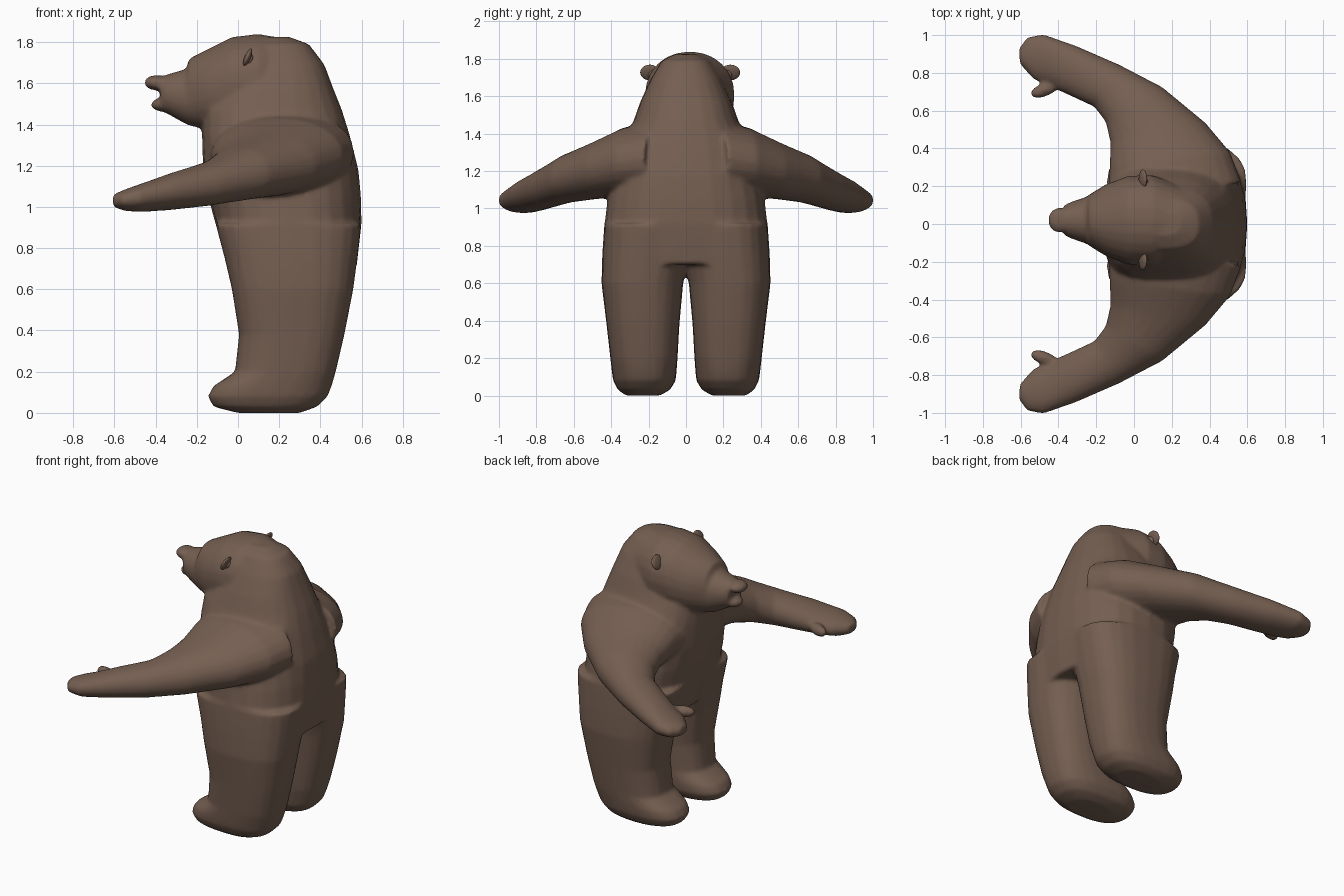
import bpy, bmesh, math
from mathutils import Vector, Matrix

fur = bpy.data.materials.new("brown fur")
fur.diffuse_color = (0.178, 0.114, 0.083, 1)


def loft(bm, rings, power=2.0, n=24):
    """Skin a closed tube over rings of (centre, half axis u, half axis v)."""
    loops = []
    for c, u, v in rings:
        loop = []
        for i in range(n):
            a = 2 * math.pi * i / n
            ca, sa = math.cos(a), math.sin(a)
            p = c + u * math.copysign(abs(ca) ** (2 / power), ca) \
                  + v * math.copysign(abs(sa) ** (2 / power), sa)
            loop.append(bm.verts.new(p))
        loops.append(loop)
    for a, b in zip(loops, loops[1:]):
        for i in range(n):
            j = (i + 1) % n
            bm.faces.new((a[i], a[j], b[j], b[i]))
    bm.faces.new(loops[0])
    bm.faces.new(loops[-1])


def level(z, x0, x1, y0, y1):
    """Horizontal ring filling a box at height z."""
    return (Vector(((x0 + x1) / 2, (y0 + y1) / 2, z)),
            Vector(((x1 - x0) / 2, 0, 0)), Vector((0, (y1 - y0) / 2, 0)))


def ball(bm, centre, radii, rot=Matrix()):
    m = Matrix.Translation(centre) @ rot @ Matrix.Diagonal((*radii, 1))
    bmesh.ops.create_uvsphere(bm, u_segments=20, v_segments=12, radius=1, matrix=m)


def make(name, bm):
    bmesh.ops.recalc_face_normals(bm, faces=bm.faces)
    me = bpy.data.meshes.new(name)
    bm.to_mesh(me)
    bm.free()
    me.materials.append(fur)
    me.polygons.foreach_set("use_smooth", [True] * len(me.polygons))
    ob = bpy.data.objects.new(name, me)
    bpy.context.collection.objects.link(ob)
    return ob


body = bmesh.new()

# torso and neck: z, back-to-front range, half width
torso = [(0.70, -0.04, 0.575, 0.42), (0.92, -0.11, 0.60, 0.435),
         (1.05, -0.145, 0.597, 0.42), (1.18, -0.17, 0.585, 0.39),
         (1.35, -0.175, 0.542, 0.34), (1.47, -0.17, 0.505, 0.28),
         (1.57, -0.10, 0.465, 0.245), (1.69, -0.05, 0.42, 0.19),
         (1.79, 0.0, 0.345, 0.13), (1.825, 0.05, 0.25, 0.06)]
loft(body, [level(z, a, b, -w, w) for z, a, b, w in torso], 2.5)

# head: x, bottom z, top z, half width
head = [(0.27, 1.40, 1.81, 0.17), (0.10, 1.37, 1.84, 0.24), (-0.03, 1.365, 1.825, 0.235),
        (-0.15, 1.375, 1.765, 0.19), (-0.238, 1.395, 1.72, 0.135),
        (-0.25, 1.40, 1.67, 0.125), (-0.34, 1.45, 1.645, 0.095), (-0.375, 1.47, 1.63, 0.075)]
loft(body, [(Vector((x, 0.02, (a + b) / 2)), Vector((0, w, 0)), Vector((0, 0, (b - a) / 2)))
            for x, a, b, w in head], 2.1)
# nose and lower jaw
ball(body, (-0.395, 0.02, 1.603), (0.062, 0.068, 0.037))
ball(body, (-0.365, 0.02, 1.496), (0.058, 0.062, 0.034))

# legs with feet: z, x range, y range
leg = [(0.0, 0.0, 0.30, 0.14, 0.32), (0.03, -0.12, 0.385, 0.085, 0.365),
       (0.08, -0.147, 0.435, 0.055, 0.39), (0.13, -0.12, 0.455, 0.05, 0.397),
       (0.20, -0.015, 0.475, 0.045, 0.405), (0.38, 0.005, 0.517, 0.035, 0.425),
       (0.60, -0.03, 0.56, 0.015, 0.452), (0.75, -0.065, 0.58, -0.02, 0.448),
       (0.92, -0.11, 0.598, -0.02, 0.437)]
# arms: outer x y, inner x y, bottom z, top z
arm = [(0.57, 0.22, -0.14, 0.12, 1.06, 1.47), (0.51, 0.38, -0.13, 0.30, 1.06, 1.43),
       (0.38, 0.535, -0.125, 0.43, 1.05, 1.36), (0.15, 0.725, -0.15, 0.54, 1.03, 1.29),
       (-0.08, 0.845, -0.21, 0.62, 1.005, 1.22), (-0.31, 0.945, -0.34, 0.68, 0.985, 1.165),
       (-0.48, 1.005, -0.45, 0.73, 0.975, 1.115), (-0.565, 0.99, -0.53, 0.765, 0.98, 1.085),
       (-0.61, 0.93, -0.603, 0.845, 1.0, 1.06)]
for s in (1, -1):
    loft(body, [level(z, a, b, s * c, s * d) for z, a, b, c, d in leg], 2.6)
    rings = []
    for ox, oy, ix, iy, z0, z1 in arm:
        o, i = Vector((ox, s * oy, 0)), Vector((ix, s * iy, 0))
        rings.append(((o + i) / 2 + Vector((0, 0, (z0 + z1) / 2)),
                      (o - i) / 2, Vector((0, 0, (z1 - z0) / 2))))
    loft(body, rings, 2.1)
    # thumb
    ball(body, (-0.475, s * 0.71, 1.055), (0.08, 0.036, 0.038), Matrix.Rotation(s * 0.35, 4, 'Z'))

bear = make("bear_body", body)
# fuse all parts into one soft skin
mod = bear.modifiers.new("fuse", 'REMESH')
mod.mode = 'VOXEL'
mod.voxel_size = 0.012
mod.use_smooth_shade = True
mod = bear.modifiers.new("soften", 'SMOOTH')
mod.factor = 0.5
mod.iterations = 8
mod = bear.modifiers.new("simplify", 'DECIMATE')
mod.ratio = 0.3

# ears: small tilted cups
for s, name in ((1, "ear_left"), (-1, "ear_right")):
    bm = bmesh.new()
    y = 0.022 + s * 0.215
    tilt = Matrix.Rotation(0.4, 4, 'Y')
    ball(bm, (0.047, y, 1.727), (0.015, 0.052, 0.045), tilt)
    ball(bm, (0.055, y - s * 0.03, 1.712), (0.02, 0.04, 0.032), tilt)
    make(name, bm)
